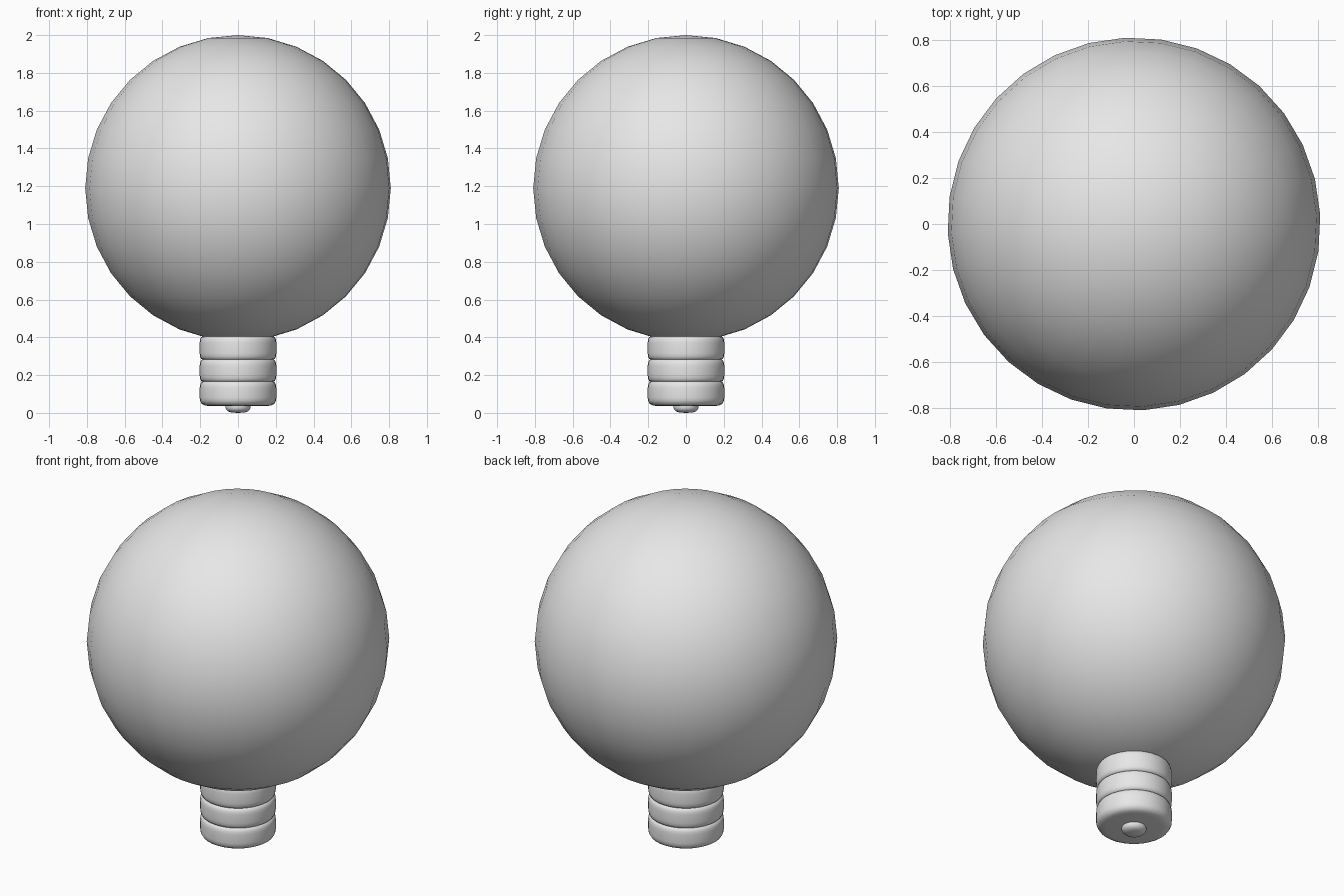
import bpy
import bmesh
import math
from mathutils import Matrix

cube = bpy.data.objects.get("Cube")
if cube:
    bpy.data.objects.remove(cube, do_unlink=True)

SIDES = 32
TURN = math.radians(2.8)

grey = bpy.data.materials.new("light_grey")
grey.use_nodes = True
colour = (0.8, 0.8, 0.8, 1)
grey.diffuse_color = colour
grey.node_tree.nodes["Principled BSDF"].inputs["Base Color"].default_value = colour


def finish(bm, name, sharp_angle):
    """Turn a bmesh into a smooth-shaded object."""
    bmesh.ops.recalc_face_normals(bm, faces=bm.faces)
    mesh = bpy.data.meshes.new(name)
    bm.to_mesh(mesh)
    bm.free()
    mesh.materials.append(grey)
    obj = bpy.data.objects.new(name, mesh)
    bpy.context.collection.objects.link(obj)
    bpy.ops.object.select_all(action="DESELECT")
    obj.select_set(True)
    bpy.context.view_layer.objects.active = obj
    bpy.ops.object.shade_smooth_by_angle(angle=math.radians(sharp_angle))
    return obj


def lathe(name, profile, sharp_angle):
    """Revolve (radius, height) points around the z axis."""
    bm = bmesh.new()
    verts = [bm.verts.new((r, 0, z)) for r, z in profile]
    edges = [bm.edges.new(pair) for pair in zip(verts, verts[1:])]
    bmesh.ops.spin(bm, geom=verts + edges, cent=(0, 0, 0), axis=(0, 0, 1),
                   angle=math.tau, steps=SIDES)
    bmesh.ops.remove_doubles(bm, verts=bm.verts, dist=0.0005)
    return finish(bm, name, sharp_angle)


def rounded_ring(low, high, groove=0.188, outer=0.203, corner=0.034):
    """Half outline of one bulging thread, from bottom to top."""
    steps = [math.radians(a) for a in (0, 30, 60, 90)]
    depth = outer - groove
    lower = [(groove + depth * math.sin(a), low + corner * (1 - math.cos(a)))
             for a in steps]
    upper = [(r, low + high - z) for r, z in reversed(lower)]
    return lower + upper


# Glass globe
bm = bmesh.new()
bmesh.ops.create_uvsphere(bm, u_segments=SIDES, v_segments=SIDES // 2, radius=0.81,
                          matrix=Matrix.Translation((0, 0, 1.19)) @ Matrix.Rotation(TURN, 4, "Z"))
finish(bm, "globe", 60)

# Screw base: rounded bottom, three threads, neck hidden in the globe
base = [(0, 0.036), (0.15, 0.036), (0.175, 0.039), (0.192, 0.048), (0.201, 0.064), (0.203, 0.08)]
base += rounded_ring(0.035, 0.165)[4:]
base += rounded_ring(0.165, 0.282)
base += rounded_ring(0.282, 0.405)
base += [(0.185, 0.44), (0, 0.44)]
lathe("screw_base", base, 70)

# Contact button under the base
button = [(0, 0), (0.035, 0.002), (0.052, 0.008), (0.063, 0.018), (0.066, 0.028), (0.066, 0.045)]
lathe("contact_button", button, 60)
